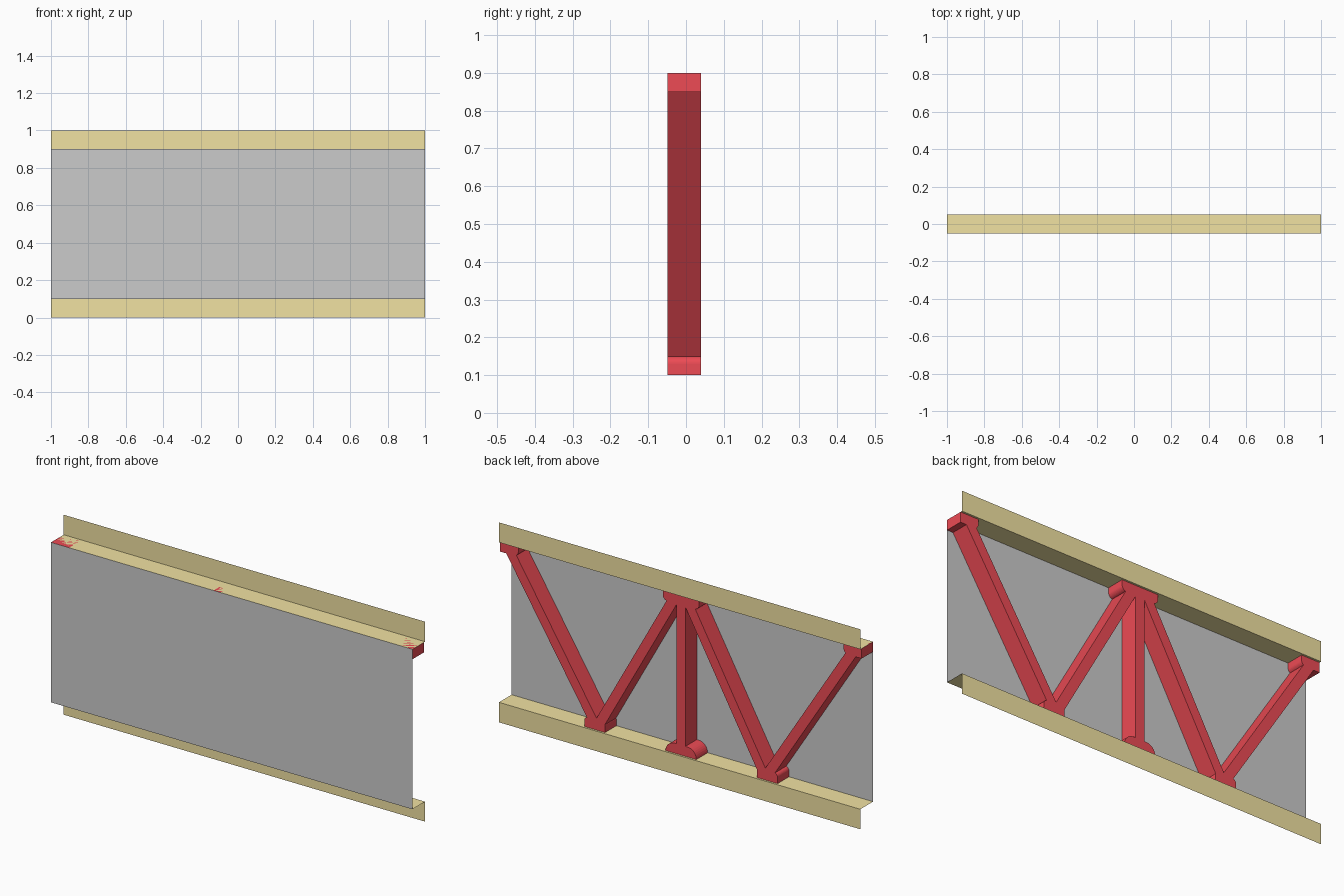
import bpy, math

if "Cube" in bpy.data.objects:
    bpy.data.objects.remove(bpy.data.objects["Cube"])

YF, YB = -0.05, 0.05          # panel plane, outer flange plane
R0, R1 = -0.0495, 0.04        # depth range of the red truss


def material(name, rgb):
    m = bpy.data.materials.new(name)
    m.diffuse_color = (*rgb, 1)
    m.use_nodes = True
    m.node_tree.nodes["Principled BSDF"].inputs["Base Color"].default_value = m.diffuse_color
    return m


YELLOW = material("yellow", (0.88, 0.76, 0.36))
RED = material("red", (0.85, 0.07, 0.09))


def mesh_object(name, verts, faces, mat=None):
    me = bpy.data.meshes.new(name)
    me.from_pydata(verts, [], faces)
    me.update()
    ob = bpy.data.objects.new(name, me)
    bpy.context.collection.objects.link(ob)
    if mat:
        me.materials.append(mat)
    return ob


def sheet(name, path, mat=None):
    """Sweep a (y, z) path along the full length as a thin sheet."""
    verts = [(x, y, z) for y, z in path for x in (-1, 1)]
    faces = [(2*i, 2*i+1, 2*i+3, 2*i+2) for i in range(len(path) - 1)]
    return mesh_object(name, verts, faces, mat)


def prism(name, profile, mat=RED):
    """Extrude a counter-clockwise (x, z) profile through the truss depth."""
    n = len(profile)
    verts = [(x, y, z) for y in (R0, R1) for x, z in profile]
    faces = [tuple(range(n)), tuple(reversed(range(n, 2*n)))]
    faces += [(i, i+n, (i+1) % n + n, (i+1) % n) for i in range(n)]
    return mesh_object(name, verts, faces, mat)


def gusset(name, x0, x1, base, up, r0, r1, h=0.05):
    """Block on a flange; r0 and r1 round its two free corners."""
    pts = [(x0, 0), (x1, 0)]
    for cx, r, start in ((x1 - r1, r1, 0), (x0 + r0, r0, 90)):
        steps = 8 if r else 0
        for k in range(steps + 1):
            a = math.radians(start + 90 * k / max(steps, 1))
            p = (cx + r * math.cos(a), h - r + r * math.sin(a))
            if p[1] > 1e-5:
                pts.append(p)
    pts = [(x, base + up * z) for x, z in pts]
    return prism(name, pts if up > 0 else pts[::-1])


def bar(name, a, b, w=0.05):
    """Straight strut between two (x, z) points."""
    dx, dz = b[0] - a[0], b[1] - a[1]
    l = math.hypot(dx, dz)
    nx, nz = -dz / l * w / 2, dx / l * w / 2
    return prism(name, [(a[0]-nx, a[1]-nz), (b[0]-nx, b[1]-nz),
                        (b[0]+nx, b[1]+nz), (a[0]+nx, a[1]+nz)])


# panel and the two angle flanges
sheet("panel", [(YF, 0.1), (YF, 0.9)])
sheet("top_flange", [(YF, 0.9), (YB, 0.9), (YB, 1.0)], YELLOW)
sheet("bottom_flange", [(YF, 0.1), (YB, 0.1), (YB, 0.0)], YELLOW)

# centre post and its end blocks
bar("centre_post", (0, 0.11), (0, 0.89))
gusset("top_centre_gusset", -0.1, 0.1, 0.9, -1, 0.025, 0.025)
gusset("bottom_centre_gusset", -0.085, 0.085, 0.1, 1, 0.05, 0.05)

# mirrored diagonals and joint blocks
for s, side in ((-1, "left"), (1, "right")):
    bar(side + "_outer_diagonal", (s*0.478, 0.13), (s*0.95, 0.87))
    bar(side + "_inner_diagonal", (s*0.455, 0.13), (s*0.04, 0.87))
    lo, hi = sorted((s*0.42, s*0.535))
    gusset(side + "_bottom_gusset", lo, hi, 0.1, 1, 0.02, 0.02)
    lo, hi = sorted((s*0.9, s*1.0))
    r = (0, 0.025) if s < 0 else (0.025, 0)
    gusset(side + "_top_gusset", lo, hi, 0.9, -1, *r)
